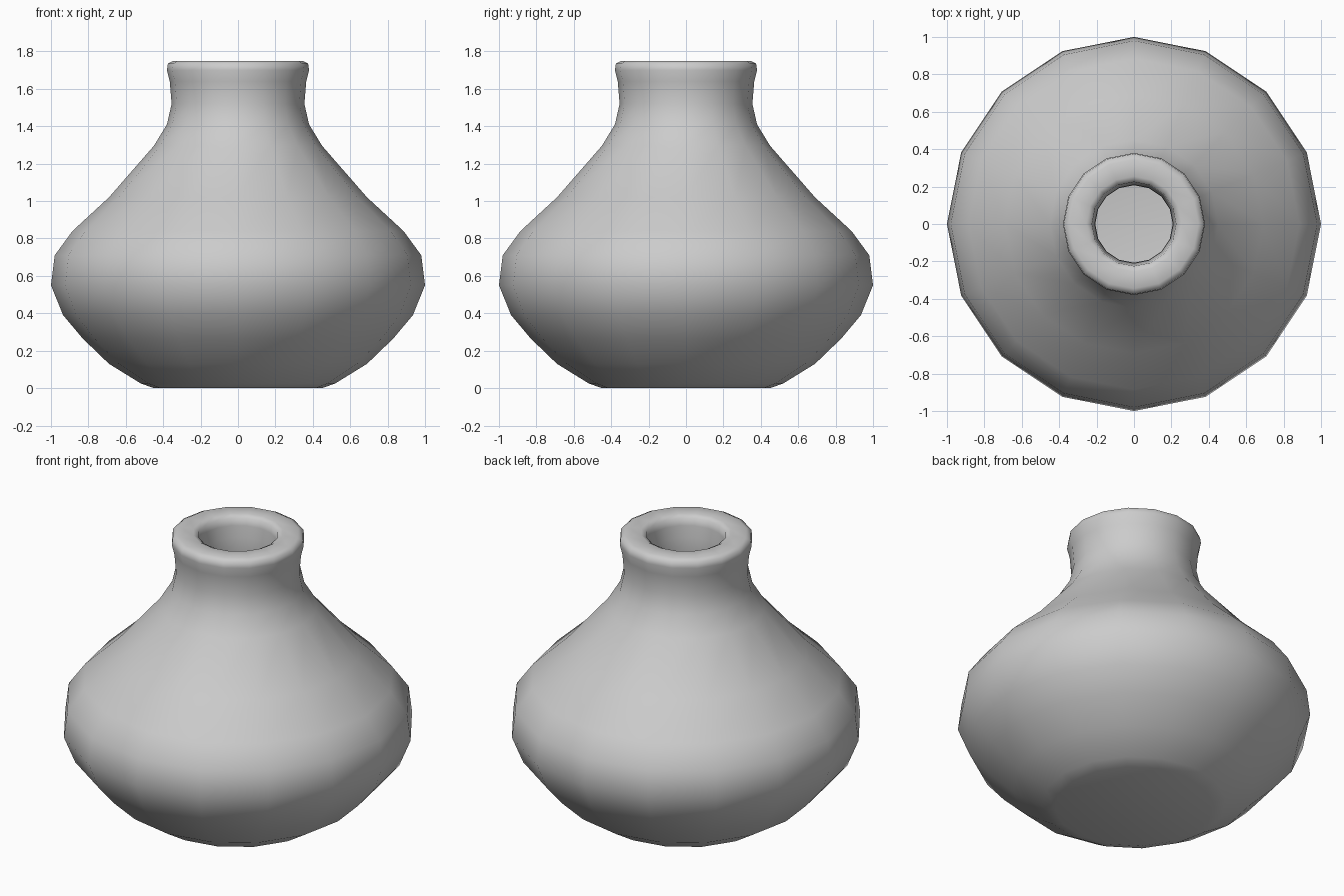
import bpy, bmesh, math

if "Cube" in bpy.data.objects:
    bpy.data.objects.remove(bpy.data.objects["Cube"])

SIDES = 16

# Closed wall profile (radius, height): outside from base to rim, then down the inside
outer = [(0.45, 0.0), (0.52, 0.025), (0.69, 0.13), (0.83, 0.265), (0.935, 0.39),
         (1.0, 0.55), (0.98, 0.71), (0.885, 0.84), (0.69, 1.02), (0.45, 1.295),
         (0.38, 1.41), (0.355, 1.52), (0.365, 1.64), (0.38, 1.70), (0.375, 1.735), (0.345, 1.75)]
inner = [(0.255, 1.75), (0.225, 1.735), (0.22, 1.69), (0.21, 1.62), (0.207, 1.51),
         (0.24, 1.36), (0.32, 1.21), (0.57, 0.93), (0.77, 0.74), (0.84, 0.66),
         (0.85, 0.56), (0.80, 0.46), (0.60, 0.25), (0.48, 0.17), (0.41, 0.15)]

bm = bmesh.new()
rings = []
for r, z in outer + inner:
    rings.append([bm.verts.new((r * math.cos(2 * math.pi * i / SIDES),
                                r * math.sin(2 * math.pi * i / SIDES), z))
                  for i in range(SIDES)])

# Walls
for a, b in zip(rings, rings[1:]):
    for i in range(SIDES):
        j = (i + 1) % SIDES
        bm.faces.new((a[i], a[j], b[j], b[i]))

# Underside and inner floor
bm.faces.new(rings[0][::-1])
bm.faces.new(rings[-1])
bmesh.ops.recalc_face_normals(bm, faces=bm.faces)

mesh = bpy.data.meshes.new("vase")
bm.to_mesh(mesh)
bm.free()
vase = bpy.data.objects.new("vase", mesh)
bpy.context.collection.objects.link(vase)

# Smooth shading all over
for p in mesh.polygons:
    p.use_smooth = True
